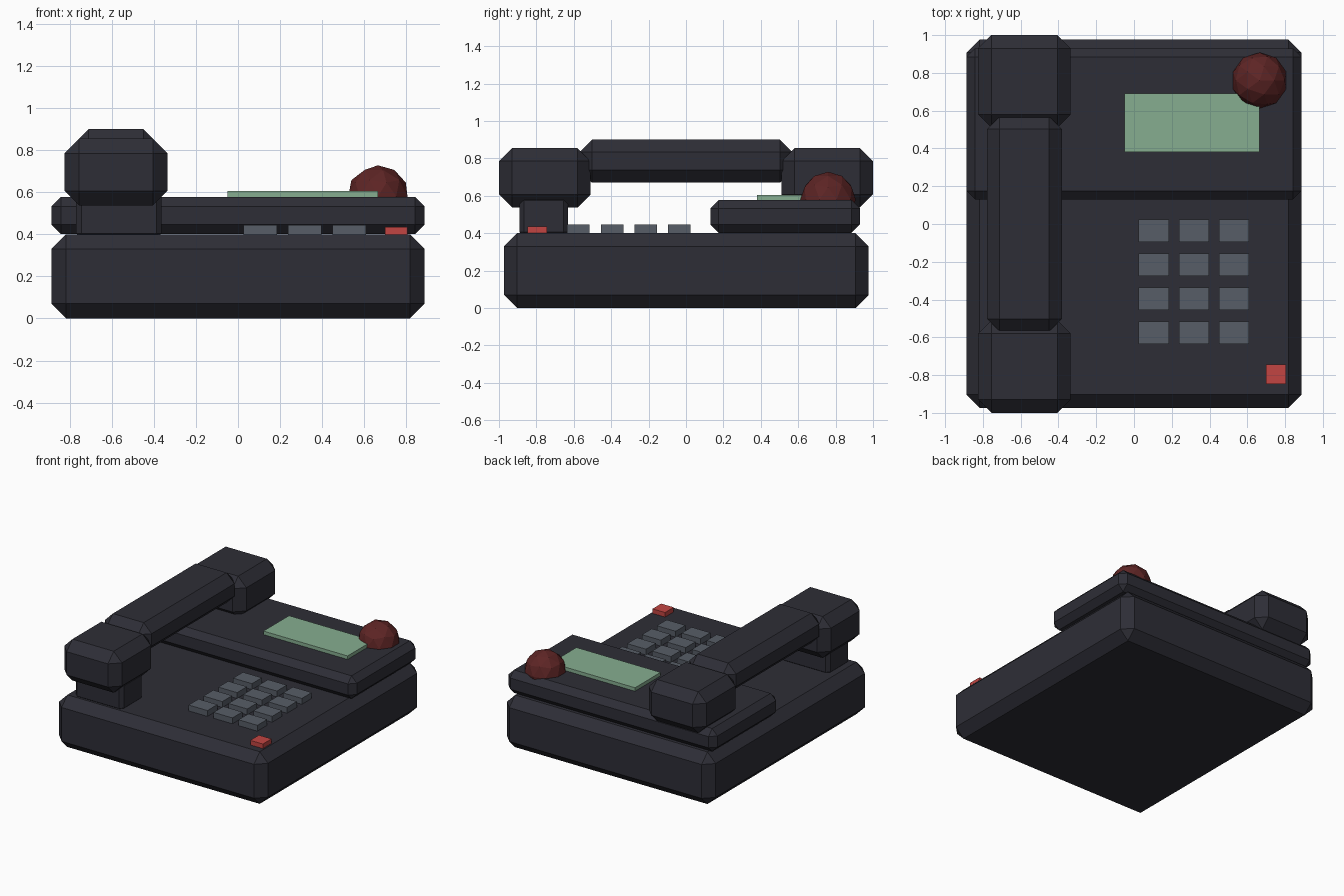
import bpy
import bmesh
from mathutils import Vector

cube = bpy.data.objects.get("Cube")
if cube:
    bpy.data.objects.remove(cube, do_unlink=True)


def material(name, rgb):
    mat = bpy.data.materials.new(name)
    mat.use_nodes = True
    mat.diffuse_color = (*rgb, 1)
    mat.node_tree.nodes["Principled BSDF"].inputs["Base Color"].default_value = (*rgb, 1)
    return mat


body_dark = material("charcoal plastic", (0.027, 0.027, 0.037))
key_grey = material("key grey", (0.095, 0.11, 0.135))
screen_green = material("screen green", (0.24, 0.42, 0.28))
button_red = material("button red", (0.54, 0.06, 0.055))
lamp_red = material("dark lamp red", (0.11, 0.018, 0.018))


def finish(name, bm, mat):
    mesh = bpy.data.meshes.new(name)
    bm.to_mesh(mesh)
    bm.free()
    mesh.materials.append(mat)
    obj = bpy.data.objects.new(name, mesh)
    bpy.context.collection.objects.link(obj)
    return obj


def box(name, low, high, mat, chamfer=0):
    """Box between two corners, with an optional flat chamfer on all edges."""
    low, high = Vector(low), Vector(high)
    bm = bmesh.new()
    bmesh.ops.create_cube(bm, size=1)
    bmesh.ops.scale(bm, vec=high - low, verts=bm.verts)
    obj = finish(name, bm, mat)
    obj.location = (low + high) / 2
    if chamfer:
        mod = obj.modifiers.new("chamfer", "BEVEL")
        mod.width = chamfer
        mod.segments = 1
        mod.limit_method = "NONE"
    return obj


# Body and raised rear deck
box("base", (-0.887, -0.973, 0), (0.887, 0.977, 0.4), body_dark, 0.07)
box("rear_deck", (-0.887, 0.13, 0.402), (0.887, 0.93, 0.578), body_dark, 0.045)

# Handset resting on its cradle
box("cradle_post", (-0.77, -0.89, 0.38), (-0.363, -0.63, 0.6), body_dark, 0.025)
box("handset_grip", (-0.778, -0.57, 0.67), (-0.382, 0.57, 0.9), body_dark, 0.067)
for name, y in (("mouthpiece", -0.755), ("earpiece", 0.755)):
    box(name, (-0.825, y - 0.245, 0.537), (-0.335, y + 0.245, 0.855), body_dark, 0.07)

# Display and signal lamp
box("screen", (-0.05, 0.38, 0.56), (0.665, 0.69, 0.605), screen_green)
bm = bmesh.new()
bmesh.ops.create_icosphere(bm, subdivisions=2, radius=0.148)
lamp = finish("signal_lamp", bm, lamp_red)
lamp.location = (0.665, 0.76, 0.58)

# Keypad
for row in range(4):
    for col in range(3):
        x, y = 0.105 + 0.212 * col, -0.035 - 0.18 * row
        box(f"key_{row + 1}_{col + 1}", (x - 0.08, y - 0.06, 0.39),
            (x + 0.08, y + 0.06, 0.445), key_grey)

# Separate red button
box("red_button", (0.698, -0.848, 0.39), (0.805, -0.743, 0.435), button_red)
